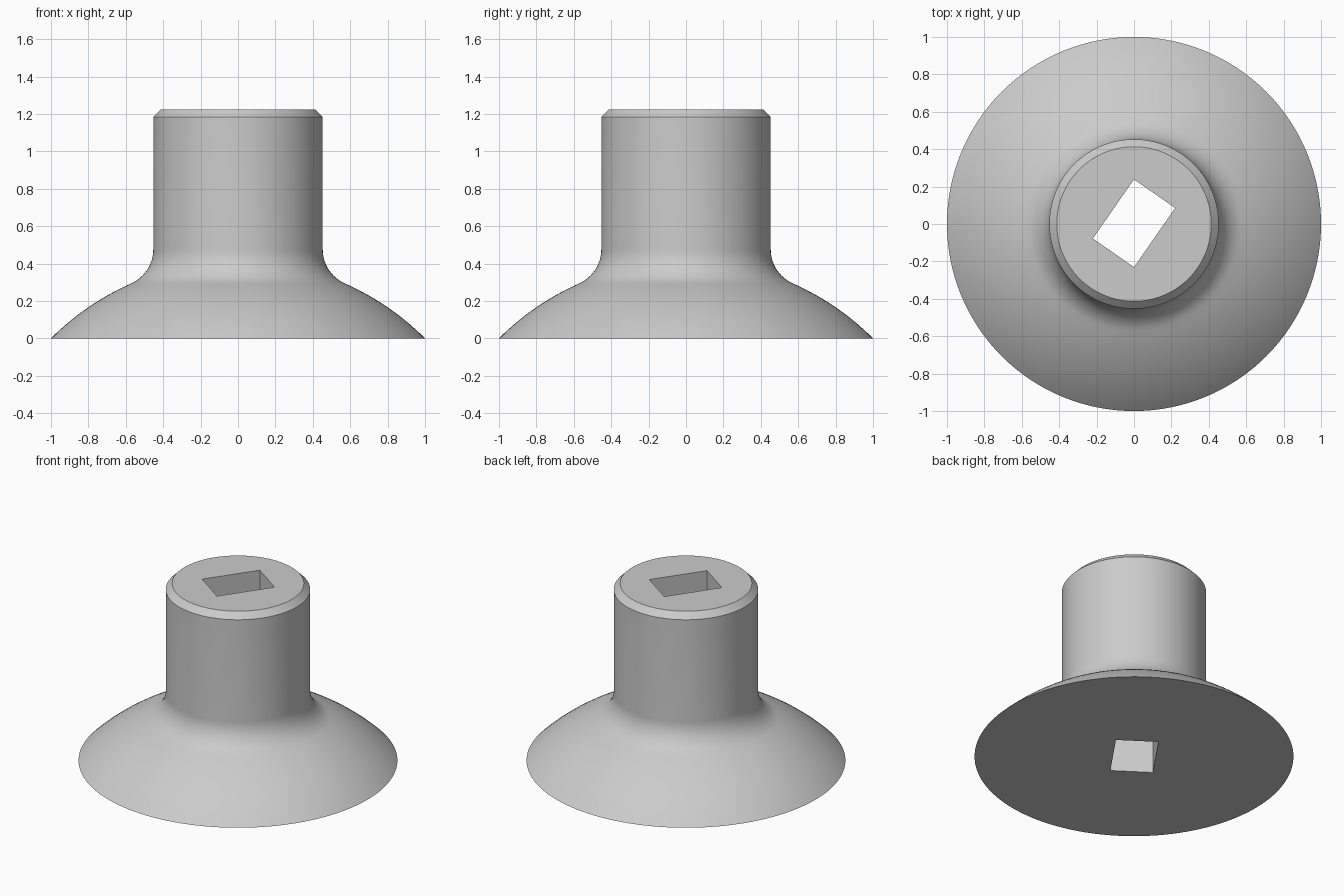
import bpy, bmesh
from math import cos, sin, pi, radians, sqrt, atan2
from mathutils import Matrix

cube = bpy.data.objects.get("Cube")
if cube:
    bpy.data.objects.remove(cube, do_unlink=True)

SEGMENTS = 128
STEM_R, TOP_R = 0.453, 0.413
HEIGHT, CHAMFER_Z = 1.225, 1.184
FILLET = 0.2
DOME_R, DOME_Z = sqrt(2), -1.0


def make_object(name, bm):
    bmesh.ops.recalc_face_normals(bm, faces=bm.faces)
    mesh = bpy.data.meshes.new(name)
    bm.to_mesh(mesh)
    bm.free()
    obj = bpy.data.objects.new(name, mesh)
    bpy.context.collection.objects.link(obj)
    return obj


def arc(cx, cz, radius, start, end, steps):
    angles = [start + (end - start) * i / steps for i in range(steps + 1)]
    return [(cx + radius * cos(a), cz + radius * sin(a)) for a in angles]


# Profile: spherical dome, tangent fillet, straight stem, chamfered top
fx = STEM_R + FILLET
fz = DOME_Z + sqrt((DOME_R + FILLET) ** 2 - fx ** 2)
tangent = atan2(fz - DOME_Z, fx)
profile = arc(0, DOME_Z, DOME_R, pi / 4, tangent, 14)
profile += arc(fx, fz, FILLET, tangent + pi, pi, 12)[1:]
profile += [(STEM_R, CHAMFER_Z), (TOP_R, HEIGHT)]

# Revolved body with flat caps
bm = bmesh.new()
rings = []
for r, z in profile:
    rings.append([bm.verts.new((r * cos(2 * pi * i / SEGMENTS),
                                r * sin(2 * pi * i / SEGMENTS), z))
                  for i in range(SEGMENTS)])
for low, high in zip(rings, rings[1:]):
    for i in range(SEGMENTS):
        j = (i + 1) % SEGMENTS
        bm.faces.new((low[i], low[j], high[j], high[i]))
bm.faces.new(rings[0][::-1])
bm.faces.new(rings[-1])
body = make_object("flared_knob_body", bm)

# Grey material
grey = bpy.data.materials.new("light grey")
grey.use_nodes = True
colour = (0.6, 0.6, 0.6, 1)
grey.diffuse_color = colour
for node in grey.node_tree.nodes:
    if node.type == 'BSDF_PRINCIPLED':
        node.inputs["Base Color"].default_value = colour
body.data.materials.append(grey)

# Rotated rectangular socket through the full height
bm = bmesh.new()
bmesh.ops.create_cube(bm, size=1)
bm.transform(Matrix.Translation((0, 0.004, HEIGHT / 2))
             @ Matrix.Rotation(radians(55.2), 4, 'Z')
             @ Matrix.Diagonal((0.385, 0.268, 2, 1)))
cutter = make_object("socket_cutter", bm)
cutter.hide_render = True
cutter.data.materials.append(grey)

cut = body.modifiers.new("socket", 'BOOLEAN')
cut.operation = 'DIFFERENCE'
cut.solver = 'EXACT'
cut.object = cutter
bpy.ops.object.select_all(action='DESELECT')
body.select_set(True)
bpy.context.view_layer.objects.active = body
bpy.ops.object.modifier_apply(modifier=cut.name)
bpy.data.objects.remove(cutter, do_unlink=True)

# Smooth curves, crisp chamfer and socket edges
bpy.ops.object.shade_smooth_by_angle(angle=radians(30))
